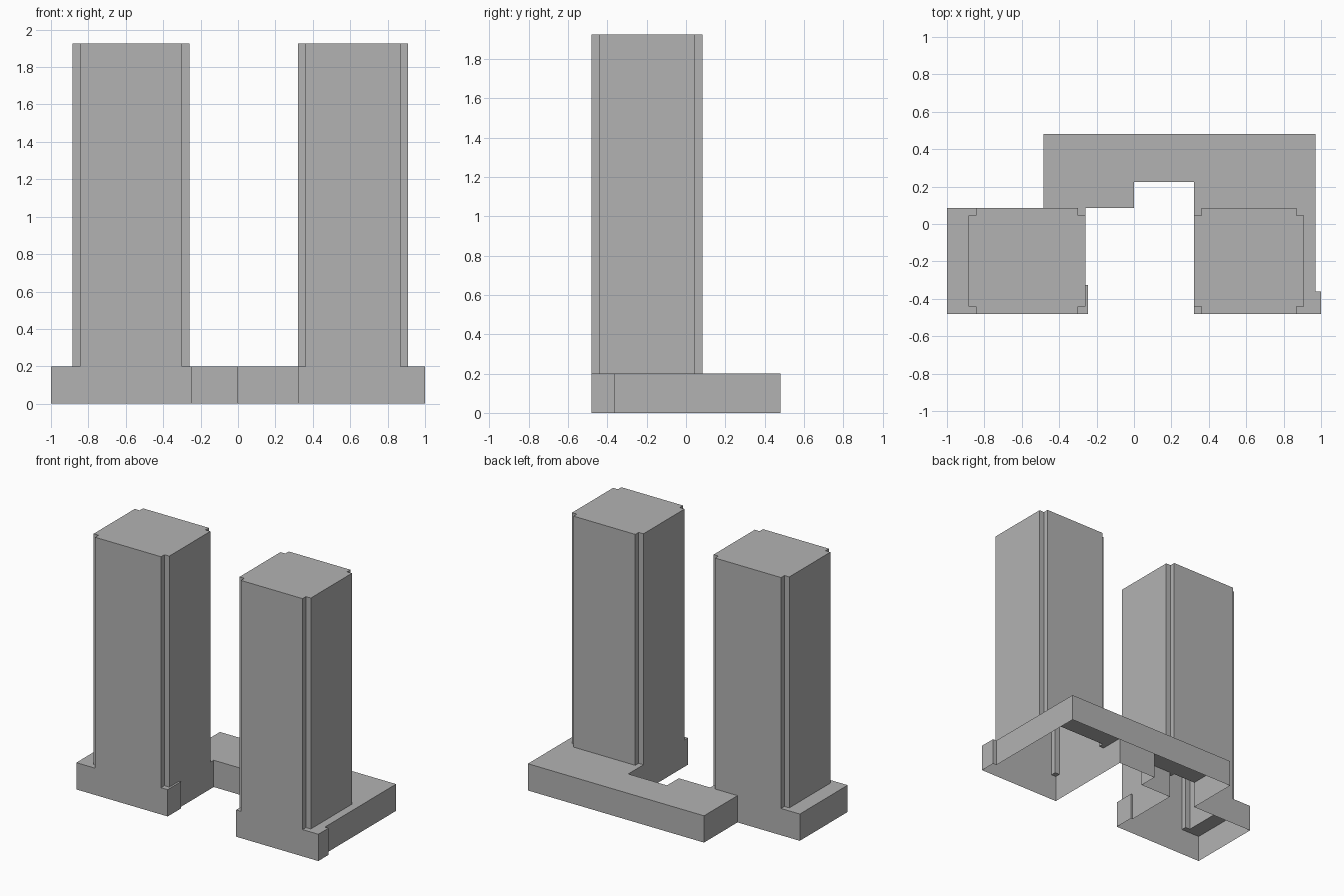
import bpy
import bmesh

cube = bpy.data.objects.get("Cube")
if cube:
    bpy.data.objects.remove(cube, do_unlink=True)

FRONT, BACK, TOWER_BACK = -0.48, 0.48, 0.085
ROOF, TOP, NOTCH = 0.2, 1.925, 0.04

concrete = bpy.data.materials.new("plain grey")
concrete.use_nodes = True
grey = (0.45, 0.45, 0.45, 1)
concrete.diffuse_color = grey
concrete.node_tree.nodes["Principled BSDF"].inputs["Base Color"].default_value = grey


def prism(name, outline, z0, z1):
    """Closed vertical prism over a counter-clockwise outline."""
    bm = bmesh.new()
    base = bm.faces.new([bm.verts.new((x, y, z0)) for x, y in outline])
    top = bmesh.ops.extrude_face_region(bm, geom=[base], use_keep_orig=True)["geom"]
    bmesh.ops.translate(bm, vec=(0, 0, z1 - z0),
                        verts=[v for v in top if isinstance(v, bmesh.types.BMVert)])
    bmesh.ops.recalc_face_normals(bm, faces=bm.faces)
    mesh = bpy.data.meshes.new(name)
    bm.to_mesh(mesh)
    bm.free()
    mesh.materials.append(concrete)
    obj = bpy.data.objects.new(name, mesh)
    bpy.context.collection.objects.link(obj)
    return obj


def notched(x0, x1, y0, y1, n):
    """Rectangle with a small square cut from each corner."""
    return [(x0 + n, y0), (x1 - n, y0), (x1 - n, y0 + n), (x1, y0 + n),
            (x1, y1 - n), (x1 - n, y1 - n), (x1 - n, y1), (x0 + n, y1),
            (x0 + n, y1 - n), (x0, y1 - n), (x0, y0 + n), (x0 + n, y0 + n)]


# Low podium linking both towers around the rear
building = prism("podium_and_towers", [
    (-1, FRONT), (-0.245, FRONT), (-0.245, -0.325), (-0.26, -0.325),
    (-0.26, TOWER_BACK), (0, TOWER_BACK), (0, 0.225), (0.32, 0.225),
    (0.32, FRONT), (1, FRONT), (1, -0.36), (0.97, -0.36), (0.97, BACK),
    (-0.485, BACK), (-0.485, TOWER_BACK), (-1, TOWER_BACK)], 0, ROOF)

# Towers fused into the podium
bpy.context.view_layer.objects.active = building
for name, x0, x1 in (("right_tower", -0.885, -0.26), ("left_tower", 0.32, 0.91)):
    tower = prism(name, notched(x0, x1, FRONT, TOWER_BACK, NOTCH), ROOF / 2, TOP)
    union = building.modifiers.new(name, "BOOLEAN")
    union.operation = "UNION"
    union.solver = "EXACT"
    union.object = tower
    bpy.ops.object.modifier_apply(modifier=union.name)
    bpy.data.objects.remove(tower, do_unlink=True)

# Open underside and clean flat walls
bm = bmesh.new()
bm.from_mesh(building.data)
bmesh.ops.remove_doubles(bm, verts=bm.verts, dist=0.0005)
bm.normal_update()
floor = [f for f in bm.faces if f.normal.z < -0.5]
bmesh.ops.delete(bm, geom=floor, context="FACES")
bmesh.ops.dissolve_limit(bm, angle_limit=0.01, verts=bm.verts, edges=bm.edges)
bm.to_mesh(building.data)
bm.free()
